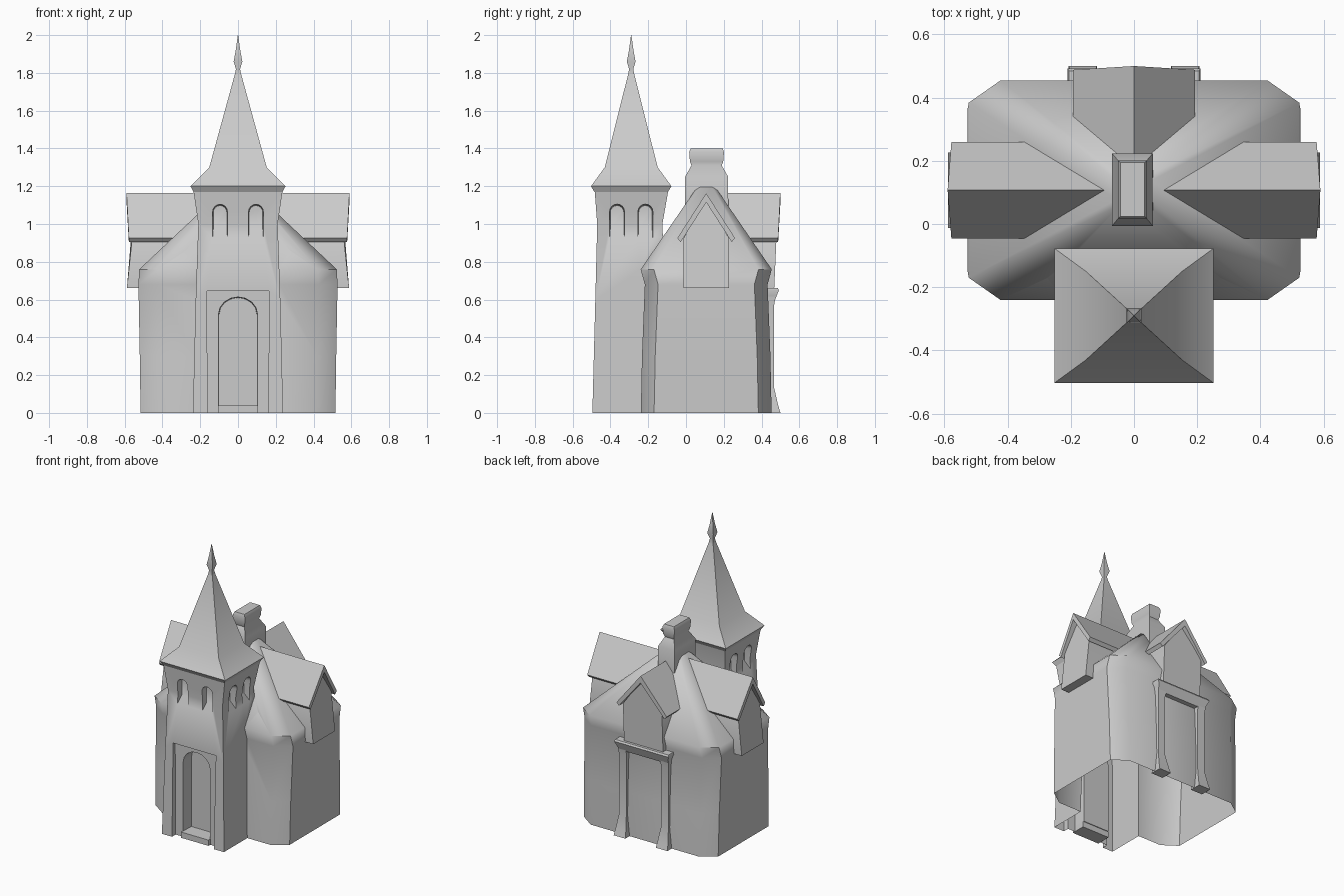
import bpy, bmesh, math
from mathutils import Matrix, Vector

if "Cube" in bpy.data.objects:
    bpy.data.objects.remove(bpy.data.objects["Cube"])

CY = 0.107    # centre of main house in y
TY = -0.29    # centre of tower in y


def loft(name, rings, matrix=None, smooth=50):
    """Closed mesh lofted through rings of equal point count."""
    bm = bmesh.new()
    loops = [[bm.verts.new(p) for p in r] for r in rings]
    n = len(rings[0])
    for a, b in zip(loops, loops[1:]):
        for i in range(n):
            j = (i + 1) % n
            bm.faces.new((a[i], a[j], b[j], b[i]))
    bm.faces.new(loops[0])
    bm.faces.new(loops[-1])
    if matrix:
        bm.transform(matrix)
    bmesh.ops.recalc_face_normals(bm, faces=bm.faces)
    me = bpy.data.meshes.new(name)
    bm.to_mesh(me)
    bm.free()
    ob = bpy.data.objects.new(name, me)
    bpy.context.collection.objects.link(ob)
    if smooth:
        shade(ob, smooth)
    return ob


def activate(ob):
    bpy.ops.object.select_all(action='DESELECT')
    ob.select_set(True)
    bpy.context.view_layer.objects.active = ob


def shade(ob, angle):
    activate(ob)
    bpy.ops.object.shade_smooth_by_angle(angle=math.radians(angle))


def rect(z, x0, x1, y0, y1):
    return [(x0, y0, z), (x1, y0, z), (x1, y1, z), (x0, y1, z)]


def box_ring(z, hx, hy, cx=0, cy=0):
    return rect(z, cx - hx, cx + hx, cy - hy, cy + hy)


def octagon(z, hx, hy, cx, cy):
    """Rectangle with chamfered corners; cx, cy are chamfer sizes."""
    q = [(hx, hy - cy), (hx - cx, hy)]
    pts = q + [(-x, y) for x, y in reversed(q)]
    pts += [(-x, -y) for x, y in pts]
    return [(x, y + CY, z) for x, y in pts]


def boolean(ob, other, op):
    m = ob.modifiers.new(op, 'BOOLEAN')
    m.object, m.operation, m.solver = other, op, 'EXACT'
    other.hide_render = True
    activate(ob)
    bpy.ops.object.modifier_apply(modifier=m.name)
    bpy.data.objects.remove(other)


def arch(d, hw, z0, spring, rise, cx=0, n=8):
    """Arched outline in the plane at depth d (points d, u, z)."""
    pts = [(d, cx - hw, z0), (d, cx + hw, z0)]
    for i in range(n + 1):
        a = math.pi * i / n
        pts.append((d, cx + hw * math.cos(a), spring + rise * math.sin(a)))
    return pts


def turn(angle, y):
    """Local +x becomes the outward direction, around (0, y)."""
    return Matrix.Translation((0, y, 0)) @ Matrix.Rotation(angle, 4, 'Z')


# House: chamfered walls rising into a hipped roof
house = loft("house_and_tower", [
    octagon(-0.05, 0.515, 0.347, 0.10, 0.07),
    octagon(0.30, 0.52, 0.340, 0.10, 0.07),
    octagon(0.68, 0.527, 0.325, 0.10, 0.07),
    octagon(0.76, 0.523, 0.347, 0.10, 0.07),
    octagon(1.20, 0.055, 0.045, 0.015, 0.015)], smooth=0)

# Tower shaft, joined to the house
shaft = loft("tower_shaft", [
    rect(-0.05, -0.24, 0.24, -0.497, -0.09),
    rect(0.60, -0.224, 0.224, -0.480, -0.11),
    rect(1.00, -0.21, 0.21, -0.470, -0.125),
    rect(1.17, -0.235, 0.235, -0.483, -0.095)], smooth=0)
boolean(house, shaft, 'UNION')

# Shallow porch recess and arched doorway
front = turn(-math.pi / 2, 0)
porch = loft("porch_cutter", [
    [(d, -0.16, -0.1), (d, 0.16, -0.1), (d, 0.165, 0.645), (d, -0.165, 0.645)]
    for d in (0.6, 0.455)], front, 0)
boolean(house, porch, 'DIFFERENCE')
door = loft("door_cutter", [arch(0.6, 0.11, 0.04, 0.52, 0.10),
                            arch(0.37, 0.10, 0.04, 0.52, 0.09)], front, 0)
boolean(house, door, 'DIFFERENCE')

# Paired arched windows with sloping sills on three tower sides
for angle, face in ((-math.pi / 2, 0.185), (0, 0.215), (math.pi, 0.215)):
    off = 0.095 if angle < 0 else 0.075
    for s in (-1, 1):
        c = s * off
        win = loft("window_cutter", [
            arch(face + 0.06, 0.044, 0.86, 1.07, 0.042, c),
            arch(face - 0.045, 0.036, 0.97, 1.06, 0.038, c)],
            turn(angle, TY), 0)
        boolean(house, win, 'DIFFERENCE')

# Open underside at ground level
bm = bmesh.new()
bm.from_mesh(house.data)
bmesh.ops.bisect_plane(bm, geom=bm.verts[:] + bm.edges[:] + bm.faces[:],
                       plane_co=(0, 0, 0), plane_no=(0, 0, 1), clear_inner=True)
bm.to_mesh(house.data)
bm.free()
shade(house, 50)

# Door sill
loft("door_sill", [box_ring(z, 0.105, 0.05, 0, -0.425) for z in (0, 0.04)])

# Tower spire and finial
loft("tower_roof", [box_ring(z, hx, hy, 0, TY) for z, hx, hy in (
    (1.17, 0.235, 0.195), (1.20, 0.252, 0.213), (1.30, 0.152, 0.14),
    (1.81, 0.012, 0.012))], smooth=40)
loft("finial", [box_ring(z, h, h, 0, TY) for z, h in (
    (1.79, 0.017), (1.82, 0.011), (1.86, 0.023), (1.92, 0.012), (2.0, 0.001))])

# Chimney with waist and cap
loft("chimney", [box_ring(z, hx, hy, -0.005, 0.109) for z, hx, hy in (
    (1.08, 0.065, 0.115), (1.25, 0.064, 0.114), (1.31, 0.035, 0.08),
    (1.33, 0.042, 0.088), (1.38, 0.046, 0.092), (1.40, 0.038, 0.085))])

# Gabled dormers: right, left, back
for side, angle, reach, hw, wall, foot, ww in (
        ("right", 0, 0.59, 0.153, 0.56, 0.588, 0.12),
        ("left", math.pi, 0.59, 0.153, 0.56, 0.588, 0.12),
        ("back", math.pi / 2, 0.393, 0.193, 0.372, 0.36, 0.15)):
    m = turn(angle, CY)
    k = hw - 0.018
    section = [(0, 1.163, 0), (hw, 0.925, -0.012), (k, 0.905, -0.012),
               (0, 1.115, 0), (-k, 0.905, -0.012), (-hw, 0.925, -0.012)]
    loft(side + "_dormer_roof", [
        [(0.03, u, z) for u, z, _ in section],
        [(reach + e, u, z) for u, z, e in section]], m, 40)
    gable = [(-ww, 0.66, foot), (ww, 0.66, foot), (ww, 0.925, wall),
             (0, 1.13, wall - 0.01), (-ww, 0.925, wall)]
    loft(side + "_dormer_wall", [
        [(0.2, u, z) for u, z, _ in gable],
        [(d, u, z) for u, z, d in gable]], m, 40)

# Back door frame: flared posts and lintel
for s, label in ((-1, "left"), (1, "right")):
    loft("back_door_post_" + label, [
        rect(z, s * 0.162 - w, s * 0.162 + w, 0.42, y) for z, w, y in (
            (0, 0.045, 0.50), (0.04, 0.04, 0.488), (0.14, 0.028, 0.465),
            (0.56, 0.028, 0.465), (0.62, 0.034, 0.475))])
loft("back_door_lintel", [rect(z, -w, w, 0.42, y) for z, w, y in (
    (0.59, 0.185, 0.468), (0.65, 0.21, 0.492), (0.662, 0.205, 0.485))])
